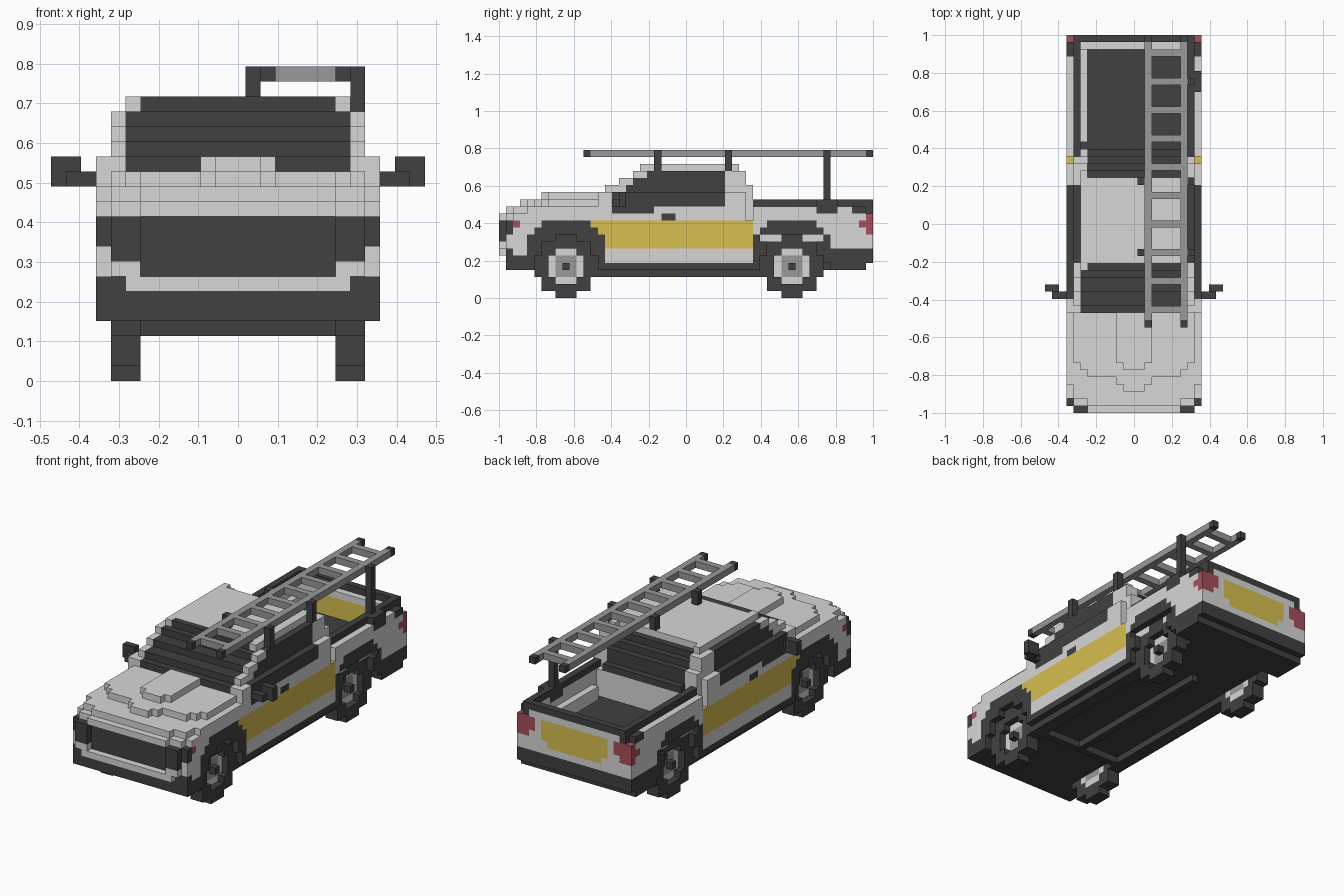
import bpy

if "Cube" in bpy.data.objects:
    bpy.data.objects.remove(bpy.data.objects["Cube"])

V = 2 / 53      # edge of one building block
MID = 26        # middle block along the length
cells = {}      # (x, y, z) block -> part name


def put(part, xs, ys, zs, sides=(-1, 1)):
    """Fill blocks with |x| in xs (inclusive), y and z in half-open ranges; None carves."""
    for x in range(xs[0], xs[1] + 1):
        for s in sides:
            for y in range(*ys):
                for z in range(*zs):
                    if part:
                        cells[s * x, y, z] = part
                    else:
                        cells.pop((s * x, y, z), None)


LEFT = (1,)

# Lower body, with rounded nose
put("body", (0, 9), (1, 53), (5, 12))
put("body", (0, 8), (0, 1), (7, 11))
put("body", (0, 7), (0, 1), (6, 7))
put("body", (0, 6), (0, 1), (11, 12))
put(None, (9, 9), (1, 2), (11, 12))
put("body", (0, 9), (4, 53), (12, 13))

# Stepped hood and scoop
for half_width, start in ((6, 1), (8, 2)):
    put("hood", (0, half_width), (start, 14), (12, 13))
for half_width, start in ((1, 3), (2, 4), (6, 5), (7, 6), (8, 7)):
    put("hood", (0, half_width), (start, 14), (13, 14))
put("hood_scoop", (0, 2), (7, 14), (14, 15))
put("hood_scoop", (0, 1), (6, 7), (14, 15))

# Cab: each row is (z, half width, front, back, side glass start)
put("cab", (0, 9), (14, 35), (13, 15))
put("cab", (0, 8), (35, 36), (13, 15))
rows = ((15, 8, 15, 36, 18), (16, 8, 17, 35, 19), (17, 8, 19, 35, 21), (18, 7, 20, 34, 32))
for z, half_width, front, back, glass in rows:
    put("cab", (0, half_width), (front, back), (z, z + 1))
    put("windshield", (0, half_width - 1), (front, 21), (z, z + 1))
    put("side_windows", (half_width, half_width), (glass, 32), (z, z + 1))
put("windshield", (0, 7), (14, 17), (14, 15))
put("side_windows", (9, 9), (16, 32), (13, 15))
put("side_windows", (9, 9), (16, 22), (12, 13))

# Stepped rear window
for z, back in ((13, 37), (14, 36), (15, 36), (16, 35), (17, 34)):
    put(None, (0, 6), (back, 38), (z, z + 1))
    put("rear_window", (0, 6), (32, back), (z, z + 1))
put("roof", (0, 6), (21, 33), (18, 19))
put(None, (0, 6), (33, 34), (18, 19))

# Open cargo bed with ledges, rails and tailgate
put(None, (0, 7), (37, 51), (9, 14))
put("bed_floor", (0, 7), (37, 51), (8, 9))
put("bed_ledges", (7, 7), (38, 51), (9, 11))
put("bed_rails", (8, 8), (36, 53), (13, 14))
put("bed_rails", (0, 8), (52, 53), (13, 14))
put("bed_rails", (8, 9), (50, 53), (12, 13))
put(None, (9, 9), (52, 53), (12, 13))
put("tailgate_panel", (0, 5), (51, 53), (9, 12))
put("tailgate_panel", (0, 4), (51, 53), (8, 9))
put("tail_lights", (8, 9), (52, 53), (9, 12))
put("tail_lights", (7, 7), (52, 53), (10, 12))
put("tail_lights", (9, 9), (51, 52), (10, 11))

# Door stripe, handles and the gap between cab and bed
put("door_stripe", (9, 9), (12, 36), (7, 11))
put(None, (9, 9), (35, 36), (11, 15))
put("door_handles", (9, 9), (23, 25), (11, 12))

# Nose: grille, headlights, bumpers
put("grille", (0, 6), (1, 2), (7, 11))
put(None, (0, 6), (0, 1), (7, 11))
put("headlights", (7, 8), (0, 1), (8, 11))
put("headlights", (9, 9), (1, 2), (9, 11))
put("side_markers", (9, 9), (2, 3), (10, 11))
put("front_bumper", (0, 9), (1, 5), (4, 6))
put("front_bumper", (8, 9), (1, 2), (6, 7))
put("rear_bumper", (0, 9), (47, 53), (5, 7))
put("rear_bumper", (0, 9), (47, 52), (4, 5))

# Underside: floor, sills, shaft and crossmember
put("chassis", (0, 6), (2, 52), (4, 6))
put("sills", (7, 9), (14, 38), (4, 5))
put("sills", (7, 8), (14, 38), (3, 4))
put("drive_shaft", (0, 0), (15, 40), (3, 4))
put("crossmember", (0, 6), (14, 15), (3, 4))

# Wheel arches and wheels
for axle, end in ((9, "front"), (41, "rear")):
    for dy in range(-5, 6):
        for z in range(0, 11):
            y, dz = axle + dy, z - 4
            r = (dy * dy + dz * dz) ** 0.5
            spot = ((y, y + 1), (z, z + 1))
            if z > 4 and abs(dy) <= min(5, 13 - z):
                put(end + "_arches", (8, 9), *spot)
            if r < 4.3:
                put(None, (7, 9), *spot)
                reach = max(abs(dy), abs(dz))
                part = ("hubs" if reach == 0 else "wheel_centres" if reach == 1
                        else "rims" if r < 2.5 else "tyres")
                outer = 8 if part in ("hubs", "tyres") else 7
                put(end + "_" + part, (7, outer), *spot)
            elif end == "rear" and z == 8 and 2 <= abs(dy) <= 4:
                put(None, (9, 9), *spot)
                put("arch_linings", (8, 8), *spot)

# Door mirrors
put("mirrors", (10, 11), (16, 17), (13, 14))
put("mirrors", (11, 12), (17, 18), (13, 15))

# Ladder on its rack
for x in (2, 7):
    put("ladder", (x, x), (12, 53), (20, 21), LEFT)
    for y in (12, 52):
        put("ladder_caps", (x, x), (y, y + 1), (20, 21), LEFT)
for y in range(14, 53, 4):
    put("ladder", (3, 6), (y, y + 1), (20, 21), LEFT)
for y in (22, 32):
    put("ladder_rack", (1, 1), (y, y + 1), (19, 21), LEFT)
    put("ladder_rack", (8, 8), (y, y + 1), (18, 21), LEFT)
put("ladder_rack", (8, 8), (46, 47), (14, 21), LEFT)
put("ladder_rack", (8, 9), (45, 48), (12, 14), LEFT)


def material(name, rgb):
    m = bpy.data.materials.new(name)
    m.use_nodes = True
    m.diffuse_color = (*rgb, 1)
    m.node_tree.nodes["Principled BSDF"].inputs["Base Color"].default_value = (*rgb, 1)
    return m


light = material("light grey paint", (0.68, 0.68, 0.68))
dark = material("charcoal", (0.052, 0.052, 0.052))
steel = material("mid grey metal", (0.32, 0.32, 0.32))
yellow = material("yellow", (0.68, 0.52, 0.08))
red = material("red", (0.38, 0.08, 0.1))

colours = {"door_stripe": yellow, "tailgate_panel": yellow,
           "tail_lights": red, "side_markers": red, "ladder": steel,
           "front_wheel_centres": steel, "rear_wheel_centres": steel}
for part in ("body", "hood", "hood_scoop", "cab", "roof", "bed_ledges",
             "front_rims", "rear_rims", "arch_linings"):
    colours[part] = light


def build(part):
    """Make one object from the exposed block sides of a part."""
    index, faces = {}, []
    for cell in [c for c, p in cells.items() if p == part]:
        for axis in range(3):
            for sign in (-1, 1):
                near = list(cell)
                near[axis] += sign
                if tuple(near) in cells:
                    continue
                quad = []
                for u, v in ((0, 0), (1, 0), (1, 1), (0, 1)):
                    corner = list(cell)
                    corner[axis] += (sign + 1) // 2
                    corner[(axis + 1) % 3] += u
                    corner[(axis + 2) % 3] += v
                    quad.append(index.setdefault(tuple(corner), len(index)))
                faces.append(quad[::sign])
    verts = [((x - 0.5) * V, (y - MID - 0.5) * V, z * V) for x, y, z in index]
    mesh = bpy.data.meshes.new(part)
    mesh.from_pydata(verts, [], faces)
    mesh.materials.append(colours.get(part, dark))
    mesh.update()
    bpy.context.scene.collection.objects.link(bpy.data.objects.new(part, mesh))


for name in sorted(set(cells.values())):
    build(name)
